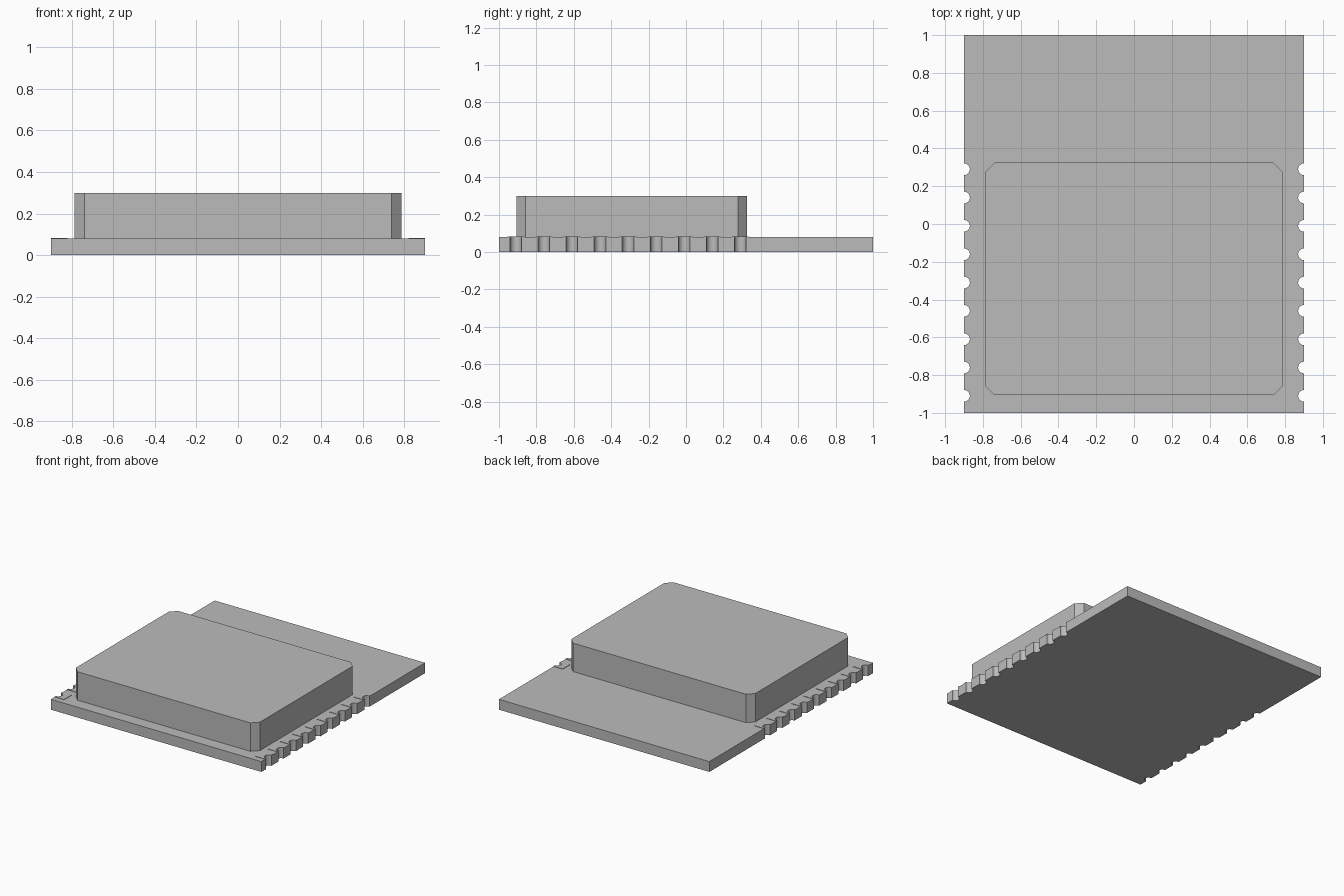
import bpy, bmesh
from math import sin, cos, pi

cube = bpy.data.objects.get("Cube")
if cube:
    bpy.data.objects.remove(cube, do_unlink=True)

HALF_W, HALF_L, BOARD_TOP, SHIELD_TOP = 0.9, 1.0, 0.08, 0.30
NOTCH_R, PITCH, FIRST, COUNT = 0.031, 0.15, -0.91, 9
notch_ys = [FIRST + PITCH * i for i in range(COUNT)]

grey = bpy.data.materials.new("plain grey")
grey.use_nodes = True
colour = (0.5, 0.5, 0.5, 1)
grey.diffuse_color = colour
grey.node_tree.nodes["Principled BSDF"].inputs["Base Color"].default_value = colour


def prism(name, outline, z0, z1):
    """Extrude a counter-clockwise outline from z0 to z1."""
    bm = bmesh.new()
    base = bm.faces.new([bm.verts.new((x, y, z0)) for x, y in outline])
    top = bmesh.ops.extrude_face_region(bm, geom=[base], use_keep_orig=True)
    verts = [g for g in top["geom"] if isinstance(g, bmesh.types.BMVert)]
    bmesh.ops.translate(bm, verts=verts, vec=(0, 0, z1 - z0))
    bmesh.ops.recalc_face_normals(bm, faces=bm.faces)
    mesh = bpy.data.meshes.new(name)
    bm.to_mesh(mesh)
    bm.free()
    mesh.materials.append(grey)
    obj = bpy.data.objects.new(name, mesh)
    bpy.context.collection.objects.link(obj)
    # round notch walls shade smooth, corners stay sharp
    bpy.ops.object.select_all(action='DESELECT')
    obj.select_set(True)
    bpy.context.view_layer.objects.active = obj
    bpy.ops.object.shade_smooth_by_angle(angle=pi / 6)
    return obj


def notch(y, steps=12):
    """Half-round bite in the +x edge, listed from front to back."""
    return [(HALF_W - NOTCH_R * sin(pi * i / steps),
             y - NOTCH_R * cos(pi * i / steps)) for i in range(steps + 1)]


# Circuit board with a row of half-round notches down both long edges
right = [(HALF_W, -HALF_L)]
for y in notch_ys:
    right += notch(y)
right.append((HALF_W, HALF_L))
left = [(-x, y) for x, y in reversed(right)]
prism("board", right + left, 0, BOARD_TOP)

# Metal shield can with chamfered corners
sx, y0, y1, c = 0.787, -0.905, 0.325, 0.048
side = [(sx - c, y0), (sx, y0 + c), (sx, y1 - c), (sx - c, y1)]
prism("shield", side + [(-x, y) for x, y in reversed(side)], BOARD_TOP, SHIELD_TOP)

# Thin solder pads around every notch
for i, y in enumerate(notch_ys):
    hw = 0.045
    pad = [(0.82, y - hw), (HALF_W, y - hw)] + notch(y) + [(HALF_W, y + hw), (0.82, y + hw)]
    prism(f"left_pad_{i + 1}", pad, BOARD_TOP, BOARD_TOP + 0.003)
    prism(f"right_pad_{i + 1}", [(-x, q) for x, q in reversed(pad)],
          BOARD_TOP, BOARD_TOP + 0.003)
